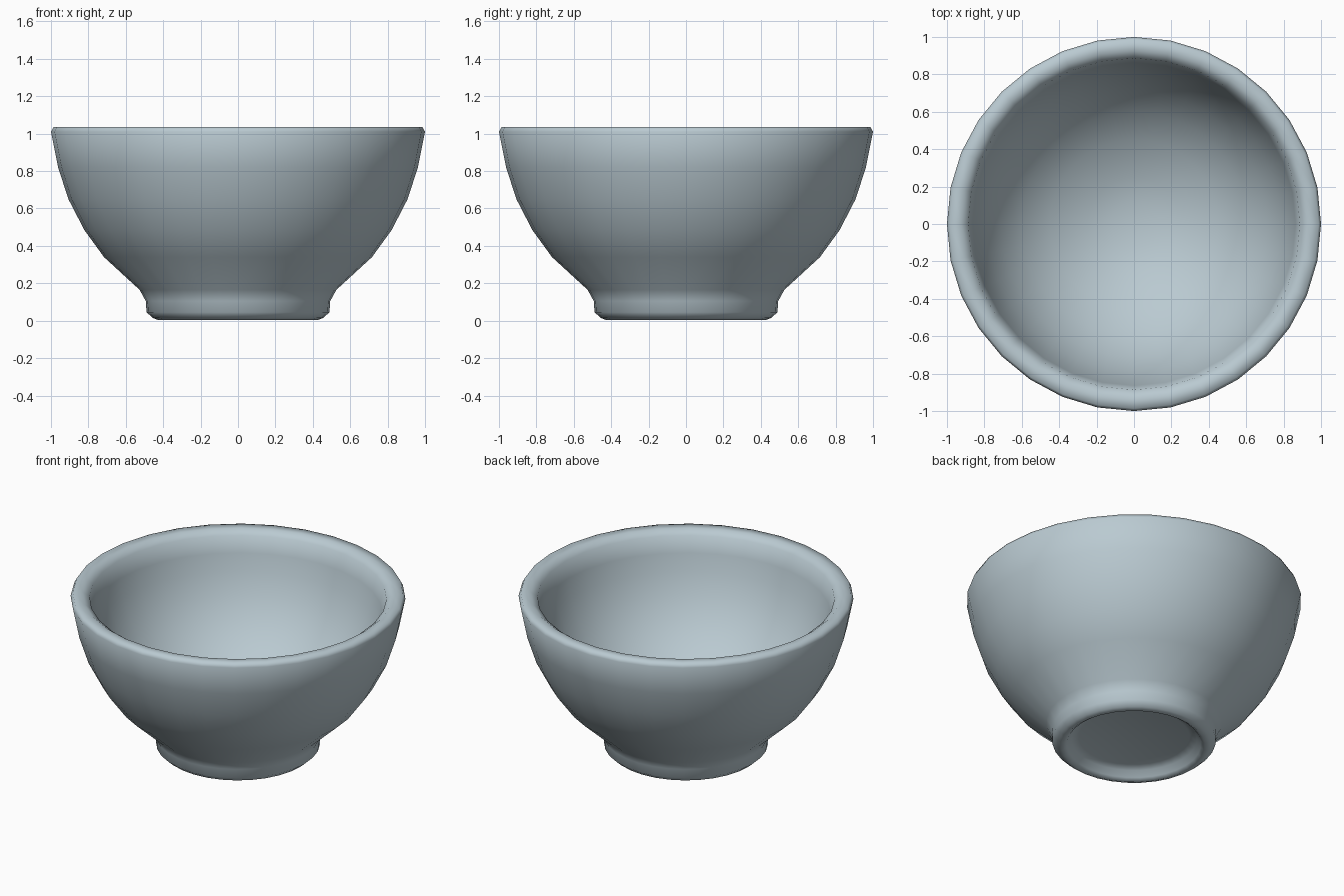
import bpy, bmesh, math

if "Cube" in bpy.data.objects:
    bpy.data.objects.remove(bpy.data.objects["Cube"])

SIDES = 32

# Glaze colour
glaze = bpy.data.materials.new("pale blue grey glaze")
glaze.diffuse_color = (0.49, 0.59, 0.64, 1)
glaze.use_nodes = True
glaze.node_tree.nodes["Principled BSDF"].inputs["Base Color"].default_value = glaze.diffuse_color

# Closed half profile (radius, height): foot hollow, foot, outer wall, rim, inner wall
profile = [
    (0, 0.07), (0.33, 0.07), (0.375, 0.055), (0.40, 0.02),
    (0.425, 0.003), (0.455, 0.015), (0.488, 0.045), (0.492, 0.105), (0.525, 0.165),
    (0.715, 0.34), (0.82, 0.485), (0.905, 0.65), (0.96, 0.82),
    (0.998, 1.01), (0.985, 1.035), (0.925, 1.034), (0.885, 1.005),
    (0.862, 0.90), (0.835, 0.79), (0.785, 0.655), (0.71, 0.525), (0.60, 0.395),
    (0.45, 0.285), (0.25, 0.195), (0.12, 0.168), (0, 0.16),
]
scale = 1 / max(r for r, z in profile)

# Spin the profile into a bowl
bm = bmesh.new()
verts = [bm.verts.new((0, -r * scale, z)) for r, z in profile]
edges = [bm.edges.new(pair) for pair in zip(verts, verts[1:])]
bmesh.ops.spin(bm, geom=verts + edges, cent=(0, 0, 0), axis=(0, 0, 1),
               angle=math.tau, steps=SIDES, use_duplicate=False)
bmesh.ops.remove_doubles(bm, verts=bm.verts, dist=0.0005)
bmesh.ops.recalc_face_normals(bm, faces=bm.faces)
mesh = bpy.data.meshes.new("bowl")
bm.to_mesh(mesh)
bm.free()
mesh.materials.append(glaze)
bowl = bpy.data.objects.new("bowl", mesh)
bpy.context.collection.objects.link(bowl)

# Soft glazed shading
for face in mesh.polygons:
    face.use_smooth = True
